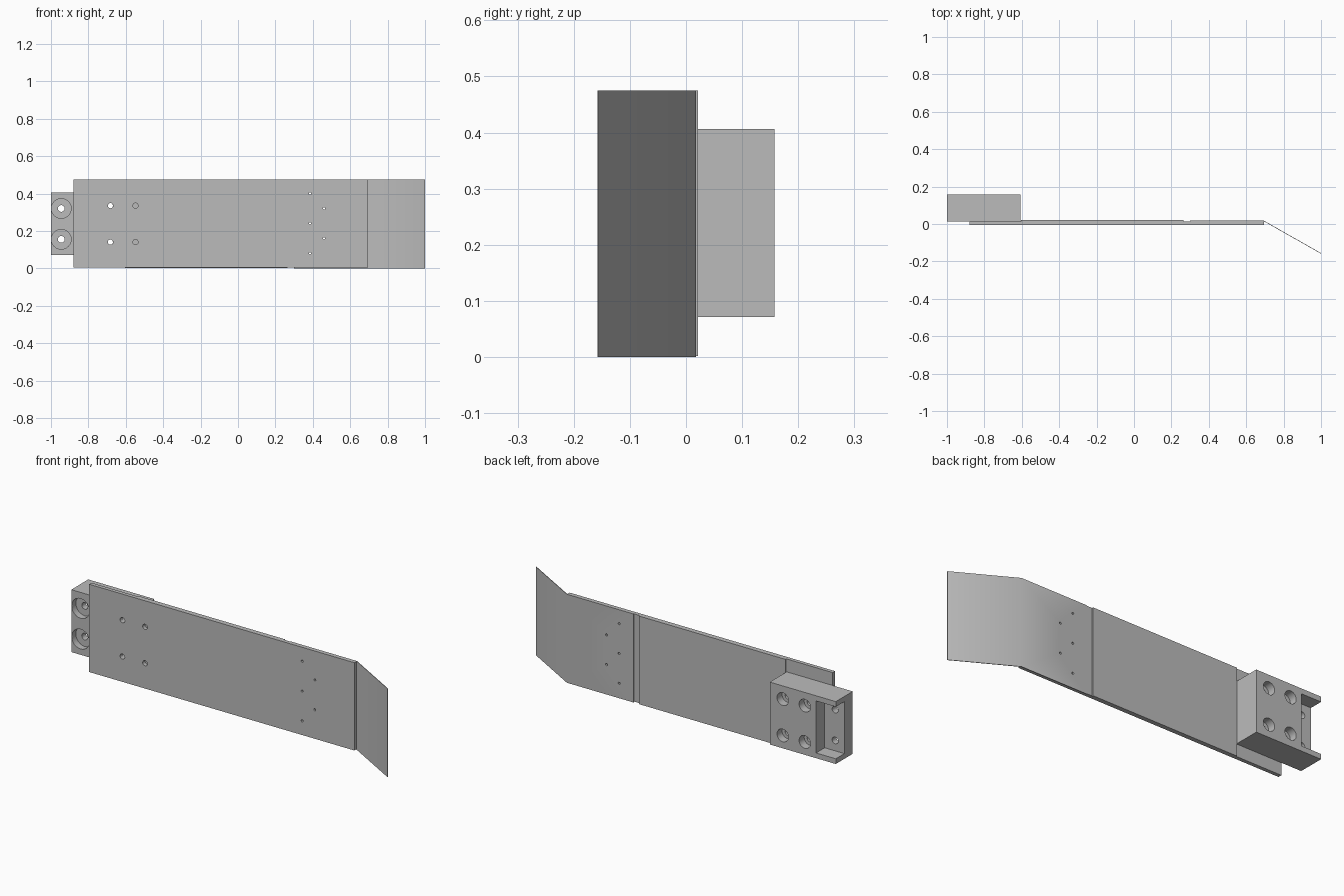
import bpy, bmesh, math
from mathutils import Matrix, Vector

old = bpy.data.objects.get("Cube")
if old:
    bpy.data.objects.remove(old, do_unlink=True)

# One plain grey metal
GREY = (0.5, 0.5, 0.5, 1)
metal = bpy.data.materials.new("plain_grey")
metal.use_nodes = True
metal.diffuse_color = GREY
metal.node_tree.nodes["Principled BSDF"].inputs["Base Color"].default_value = GREY


def finish(name, bm):
    bmesh.ops.recalc_face_normals(bm, faces=bm.faces)
    mesh = bpy.data.meshes.new(name)
    bm.to_mesh(mesh)
    bm.free()
    mesh.materials.append(metal)
    obj = bpy.data.objects.new(name, mesh)
    bpy.context.collection.objects.link(obj)
    return obj


def box(name, x, y, z):
    bm = bmesh.new()
    bmesh.ops.create_cube(bm, size=1)
    for v in bm.verts:
        v.co = Vector([(a + b) / 2 + c * (b - a) for (a, b), c in zip((x, y, z), v.co)])
    return finish(name, bm)


def prism(name, outline, z0, z1):
    bm = bmesh.new()
    face = bm.faces.new([bm.verts.new((x, y, z0)) for x, y in outline])
    top = bmesh.ops.extrude_face_region(bm, geom=[face])["geom"]
    bmesh.ops.translate(bm, vec=(0, 0, z1 - z0),
                        verts=[g for g in top if isinstance(g, bmesh.types.BMVert)])
    return finish(name, bm)


def peg(x, z, radius, y0, y1, sides=24):
    bm = bmesh.new()
    place = Matrix.Translation((x, (y0 + y1) / 2, z)) @ Matrix.Rotation(math.pi / 2, 4, "X")
    bmesh.ops.create_cone(bm, cap_ends=True, segments=sides, radius1=radius,
                          radius2=radius, depth=y1 - y0, matrix=place)
    return finish("cutter", bm)


def cut(obj, cutter):
    """Subtract the cutter from obj for good, then remove it."""
    cutter.hide_render = True
    mod = obj.modifiers.new("cut", "BOOLEAN")
    mod.operation, mod.solver, mod.object = "DIFFERENCE", "EXACT", cutter
    bpy.context.view_layer.update()
    result = bpy.data.meshes.new_from_object(
        obj.evaluated_get(bpy.context.evaluated_depsgraph_get()))
    obj.modifiers.clear()
    obj.data = result
    bpy.data.objects.remove(cutter, do_unlink=True)


# Depth levels, front to back
FRONT, SEAT, SHEET, COVER, BACK = -0.006, 0.0145, 0.0175, 0.0215, 0.158
HEIGHT = 0.475

# Long flat plate and the cover layer behind it
plate = box("main_plate", (-0.88, 0.695), (FRONT, SEAT), (0.004, HEIGHT))
cover = box("back_cover", (-0.605, 0.265), (SEAT, COVER), (0.002, HEIGHT))

# Thin sheet with its end bent forward
sheet = prism("bent_sheet", [(0.30, SHEET), (0.695, SHEET), (1.0, -0.1555),
                             (0.9985, -BACK), (0.694, SEAT), (0.30, SEAT)], 0, HEIGHT)

# Mounting block with a slot open at its end
block = box("mounting_block", (-1, -0.608), (SEAT, BACK), (0.071, 0.406))
cut(block, box("cutter", (-1.1, -0.883), (0.085, 0.2), (0.099, 0.378)))

# Slot bolt holes, counterbored from the front
for z in (0.155, 0.32):
    cut(block, peg(-0.945, z, 0.053, 0, 0.05))
    cut(block, peg(-0.945, z, 0.018, 0, 0.12))

# Block bolt holes, counterbored from the back
for z in (0.14, 0.335):
    for x in (-0.685, -0.816):
        cut(block, peg(x, z, 0.034, 0.115, 0.2))
        cut(block, peg(x, z, 0.016, 0, 0.2))
    for x in (-0.682, -0.548):
        cut(plate, peg(x, z, 0.014, -0.05, 0.05))

# Small staggered fixing holes through plate and sheet
for x, levels in ((0.385, (0.08, 0.24, 0.40)), (0.46, (0.16, 0.32))):
    for z in levels:
        for part in (plate, sheet):
            cut(part, peg(x, z, 0.006, -0.05, 0.05, 12))

# Smooth the hole walls, keep the edges sharp
for obj in (plate, cover, sheet, block):
    bpy.ops.object.select_all(action="DESELECT")
    obj.select_set(True)
    bpy.context.view_layer.objects.active = obj
    bpy.ops.object.shade_smooth_by_angle(angle=math.radians(30))
